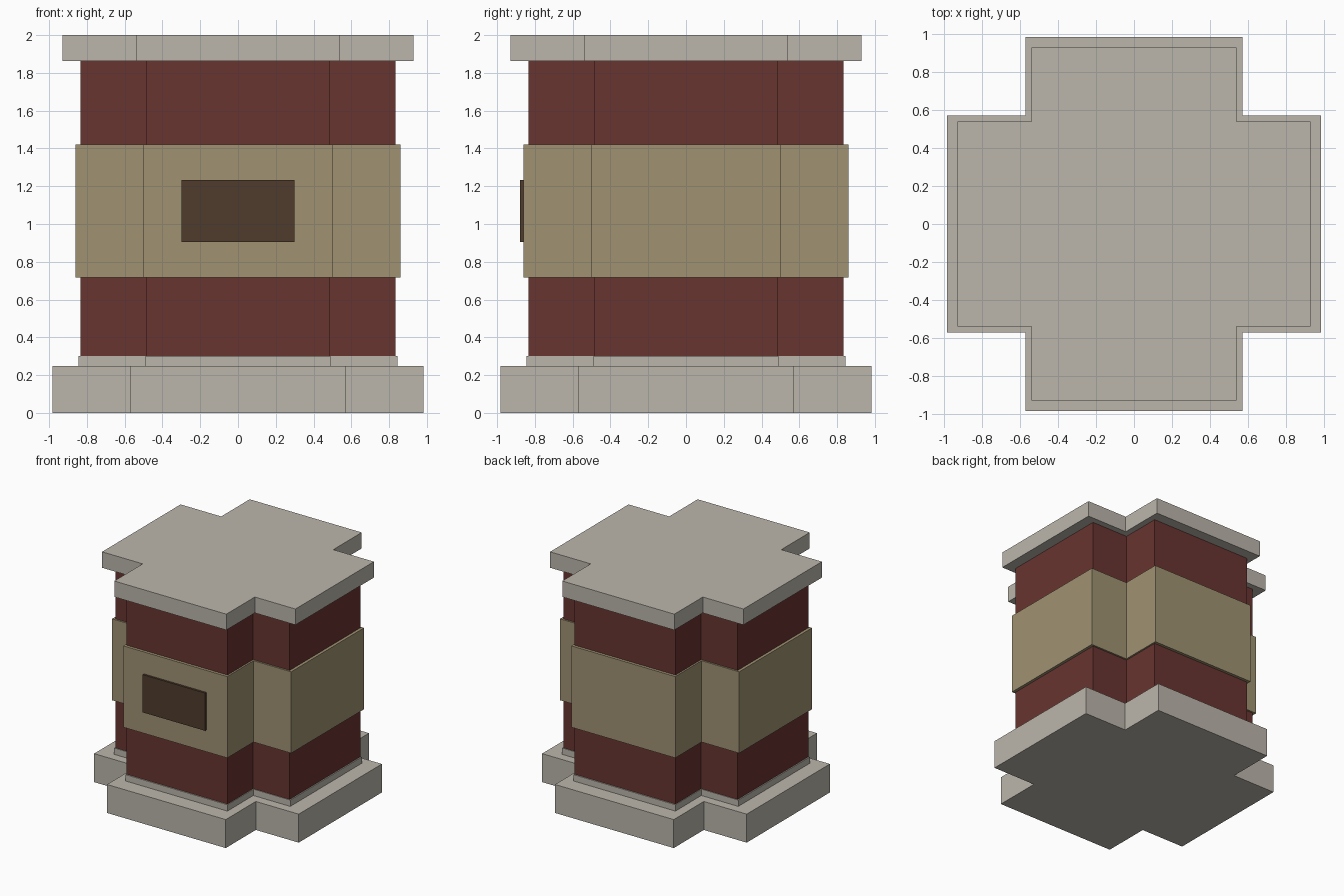
import bpy, bmesh

if "Cube" in bpy.data.objects:
    bpy.data.objects.remove(bpy.data.objects["Cube"])


def material(name, rgb):
    m = bpy.data.materials.new(name)
    m.diffuse_color = (*rgb, 1)
    m.use_nodes = True
    m.node_tree.nodes["Principled BSDF"].inputs["Base Color"].default_value = m.diffuse_color
    return m


def prism(name, outline, z0, z1, mat):
    """Extrude a flat outline from z0 up to z1."""
    bm = bmesh.new()
    face = bm.faces.new([bm.verts.new((x, y, z0)) for x, y in outline])
    top = bmesh.ops.extrude_face_region(bm, geom=[face])["geom"]
    bmesh.ops.translate(bm, vec=(0, 0, z1 - z0),
                        verts=[v for v in top if isinstance(v, bmesh.types.BMVert)])
    # close the bottom if the extrusion consumed the starting face
    bmesh.ops.holes_fill(bm, edges=[e for e in bm.edges if e.is_boundary])
    bmesh.ops.recalc_face_normals(bm, faces=bm.faces)
    mesh = bpy.data.meshes.new(name)
    bm.to_mesh(mesh)
    bm.free()
    mesh.materials.append(mat)
    obj = bpy.data.objects.new(name, mesh)
    bpy.context.collection.objects.link(obj)
    return obj


def cross(reach, half):
    """Plus-shaped outline: one arm's three points turned four times."""
    pts, arm = [], [(reach, -half), (reach, half), (half, half)]
    for _ in range(4):
        pts += arm
        arm = [(-y, x) for x, y in arm]
    return pts


stone = material("stone", (0.50, 0.47, 0.41))
red = material("red_brick", (0.14, 0.035, 0.03))
tan = material("tan_band", (0.35, 0.29, 0.17))
brown = material("dark_brown", (0.08, 0.045, 0.027))

# Stacked cross-shaped tiers: name, arm reach, arm half width, bottom, top
for name, reach, half, z0, z1, mat in [
    ("base", 0.982, 0.57, 0, 0.247, stone),
    ("plinth", 0.845, 0.49, 0.247, 0.302, stone),
    ("body", 0.835, 0.484, 0.302, 1.862, red),
    ("band", 0.86, 0.499, 0.716, 1.422, tan),
    ("cap", 0.928, 0.538, 1.862, 2.0, stone),
]:
    prism(name, cross(reach, half), z0, z1, mat)

# Front plaque
prism("plaque", [(-0.3, -0.878), (0.3, -0.878), (0.3, -0.858), (-0.3, -0.858)],
      0.905, 1.232, brown)
